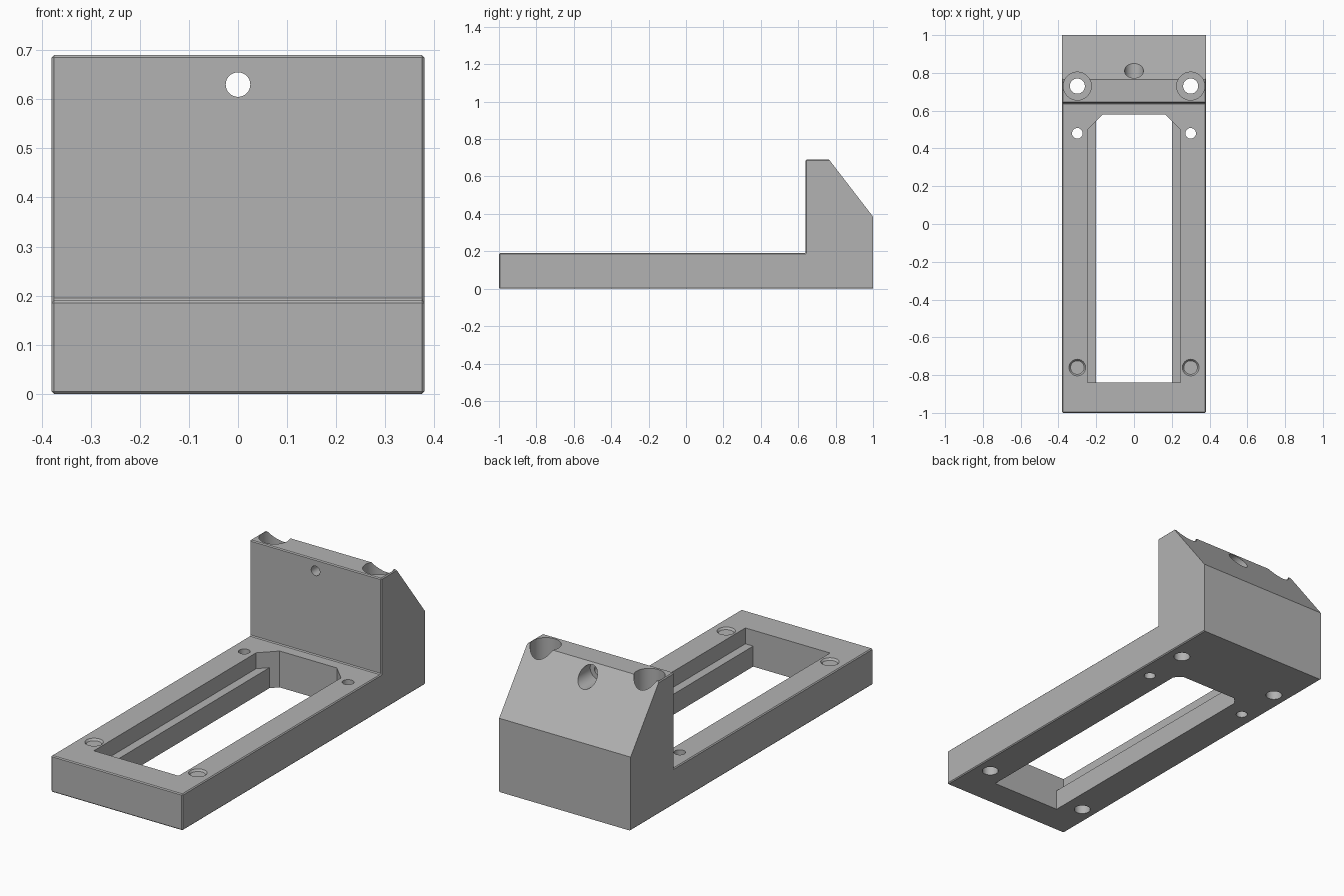
import bpy, bmesh
from mathutils import Matrix

if "Cube" in bpy.data.objects:
    bpy.data.objects.remove(bpy.data.objects["Cube"], do_unlink=True)

HALF_W, BASE_H, TOP = 0.38, 0.19, 0.69
AXES = {"x": lambda a, b, c: (c, a, b), "z": lambda a, b, c: (a, b, c)}

grey = bpy.data.materials.new("plain grey")
grey.use_nodes = True
colour = (0.45, 0.45, 0.45, 1)
grey.diffuse_color = colour
grey.node_tree.nodes["Principled BSDF"].inputs["Base Color"].default_value = colour


def finish(name, bm):
    bmesh.ops.recalc_face_normals(bm, faces=bm.faces)
    mesh = bpy.data.meshes.new(name)
    bm.to_mesh(mesh)
    bm.free()
    mesh.materials.append(grey)
    obj = bpy.data.objects.new(name, mesh)
    bpy.context.collection.objects.link(obj)
    return obj


def prism(outline, axis, low, high):
    bm = bmesh.new()
    place = AXES[axis]
    rings = [[bm.verts.new(place(a, b, c)) for a, b in outline] for c in (low, high)]
    bm.faces.new(rings[0])
    bm.faces.new(rings[1])
    n = len(outline)
    for i in range(n):
        j = (i + 1) % n
        bm.faces.new((rings[0][i], rings[0][j], rings[1][j], rings[1][i]))
    return bm


def cylinder(name, centre, radius, length, along_y=False, radius_top=None):
    bm = bmesh.new()
    spin = Matrix.Rotation(1.570796, 4, "X") if along_y else Matrix()
    bmesh.ops.create_cone(bm, cap_ends=True, segments=48, radius1=radius,
                          radius2=radius if radius_top is None else radius_top,
                          depth=length, matrix=Matrix.Translation(centre) @ spin)
    return finish(name, bm)


# L-shaped bracket body with fine chamfers
side = [(-1, 0), (1, 0), (1, 0.385), (0.765, TOP), (0.64, TOP), (0.64, BASE_H), (-1, BASE_H)]
bm = prism(side, "x", -HALF_W, HALF_W)
edges = [e for e in bm.edges if min(v.co.y for v in e.verts) < 0.7]
bmesh.ops.recalc_face_normals(bm, faces=bm.faces)
bmesh.ops.bevel(bm, geom=edges, offset=0.005, segments=1, affect="EDGES")
body = finish("bracket_body", bm)

# Stepped window: wide above the ledges, narrow below
LEDGE = 0.107
wide = [(-0.245, -0.84), (0.245, -0.84), (0.245, 0.5), (0.165, 0.58), (-0.165, 0.58), (-0.245, 0.5)]
narrow = [(-0.2, -0.84), (0.2, -0.84), (0.2, 0.545), (0.165, 0.58), (-0.165, 0.58), (-0.2, 0.545)]
cutters = [finish("narrow_window", prism(narrow, "z", -0.1, 0.15)),
           finish("wide_window", prism(wide, "z", LEDGE, 0.3))]

# Mounting holes, mirrored left and right
for s, label in ((1, "left"), (-1, "right")):
    x = s * 0.3
    cutters += [
        cylinder(label + "_front_hole", (x, -0.76, 0.1), 0.04, 0.4),
        cylinder(label + "_front_countersink", (x, -0.76, BASE_H), 0.036, 0.02, radius_top=0.052),
        cylinder(label + "_small_hole", (x, 0.48, 0.1), 0.028, 0.4),
        cylinder(label + "_bolt_hole", (x, 0.73, 0.2), 0.04, 0.6),
        cylinder(label + "_counterbore", (x, 0.73, 0.49), 0.074, 0.6),
    ]

# Cross hole through the upright with a wider recess at the back
cutters += [cylinder("cross_hole", (0, 0.8, 0.63), 0.025, 0.6, True),
            cylinder("cross_recess", (0, 0.92, 0.63), 0.05, 0.4, True)]

bpy.context.view_layer.objects.active = body
for cutter in cutters:
    mod = body.modifiers.new(cutter.name, "BOOLEAN")
    mod.operation = "DIFFERENCE"
    mod.solver = "EXACT"
    mod.object = cutter
    bpy.ops.object.modifier_apply(modifier=mod.name)
    bpy.data.objects.remove(cutter, do_unlink=True)

# Round bores smooth, all plain edges sharp
bpy.ops.object.select_all(action="DESELECT")
body.select_set(True)
bpy.ops.object.shade_smooth_by_angle(angle=0.5)
